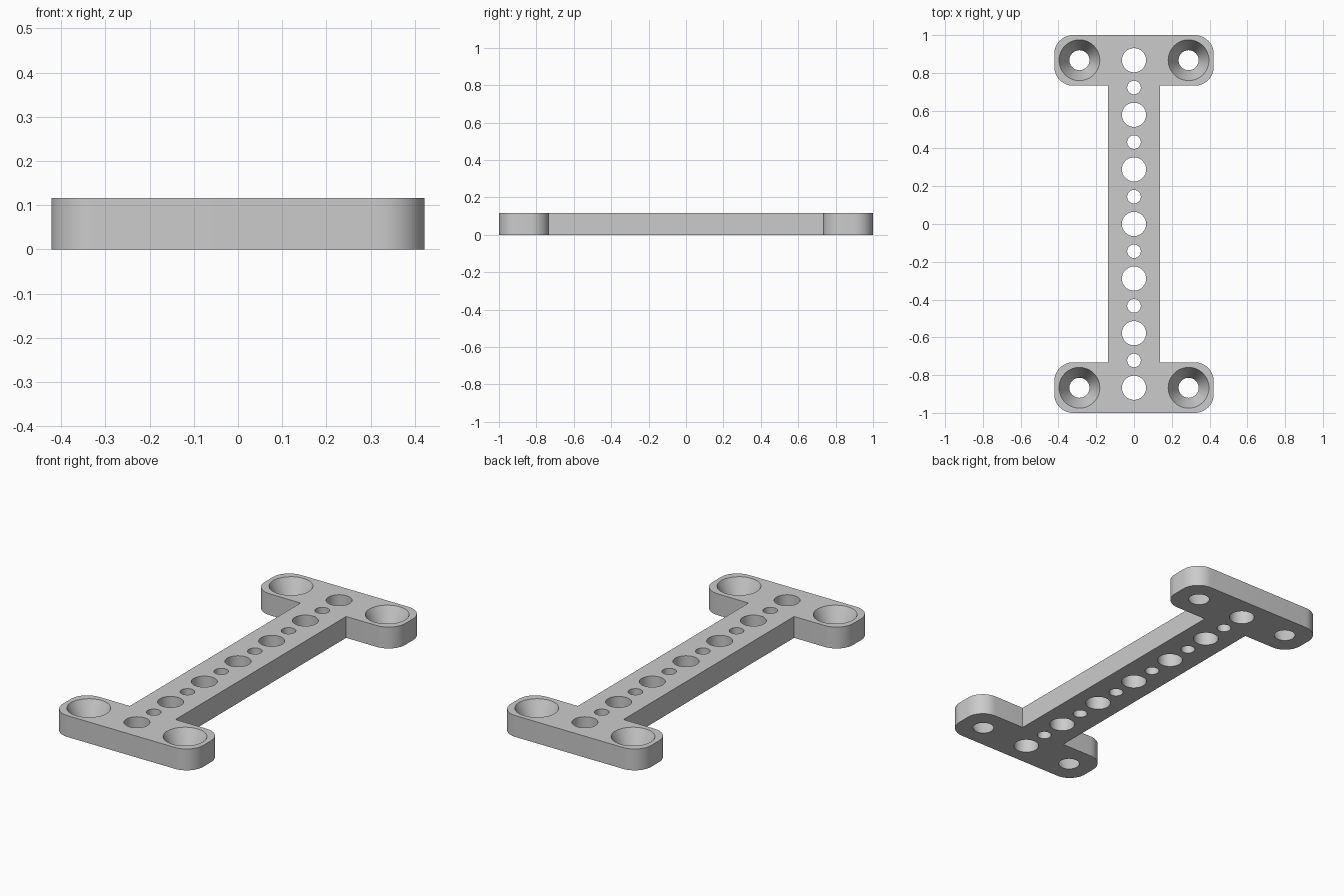
import bpy, bmesh, math
from mathutils import Matrix

H = 0.116          # plate thickness
PITCH = 0.289      # spacing of the large holes
END_X, END_Y, BAR_X, INNER_Y = 0.422, 1.0, 0.137, 0.732
ROUND = 0.1        # corner radius of the end flanges

if "Cube" in bpy.data.objects:
    bpy.data.objects.remove(bpy.data.objects["Cube"], do_unlink=True)

grey = bpy.data.materials.new("plain grey")
grey.use_nodes = True
colour = (0.6, 0.6, 0.6, 1)
grey.diffuse_color = colour
grey.node_tree.nodes["Principled BSDF"].inputs["Base Color"].default_value = colour


def make_object(name, bm):
    bmesh.ops.recalc_face_normals(bm, faces=bm.faces)
    mesh = bpy.data.meshes.new(name)
    bm.to_mesh(mesh)
    bm.free()
    mesh.materials.append(grey)
    obj = bpy.data.objects.new(name, mesh)
    bpy.context.collection.objects.link(obj)
    return obj


def arc(cx, cy, start, steps=12):
    """Quarter-circle corner, counter-clockwise from the start angle."""
    angles = [start + math.pi / 2 * i / steps for i in range(steps + 1)]
    return [(cx + ROUND * math.cos(a), cy + ROUND * math.sin(a)) for a in angles]


# I-shaped outline: the right half, then the same points turned half a circle
half = [(BAR_X, -INNER_Y), (BAR_X, INNER_Y)]
half += arc(END_X - ROUND, INNER_Y + ROUND, -math.pi / 2)
half += arc(END_X - ROUND, END_Y - ROUND, 0)
half += arc(ROUND - END_X, END_Y - ROUND, math.pi / 2)
half += arc(ROUND - END_X, INNER_Y + ROUND, math.pi)
outline = half + [(-x, -y) for x, y in half]

bm = bmesh.new()
base = bm.faces.new([bm.verts.new((x, y, 0)) for x, y in outline])
top = bmesh.ops.extrude_face_region(bm, geom=[base])["geom"]
bmesh.ops.translate(bm, vec=(0, 0, H),
                    verts=[v for v in top if isinstance(v, bmesh.types.BMVert)])
plate = make_object("mounting_plate", bm)

# Hole cutters
bm = bmesh.new()


def add_hole(x, y, r_bottom, r_top):
    # Overshoot both faces of the plate while keeping the taper
    extra = (r_top - r_bottom) / 2
    bmesh.ops.create_cone(bm, segments=48, cap_ends=True, depth=2 * H,
                          radius1=r_bottom - extra, radius2=r_top + extra,
                          matrix=Matrix.Translation((x, y, H / 2)))


for i in range(-6, 7):                      # alternating row along the bar
    r = 0.064 if i % 2 == 0 else 0.036
    add_hole(0, i * PITCH / 2, r, r)
for sx in (-1, 1):                          # tapered screw holes in the flanges
    for sy in (-1, 1):
        add_hole(sx * PITCH, sy * 3 * PITCH, 0.053, 0.108)
cutter = make_object("hole_cutter", bm)
cutter.hide_render = True

# Cut the holes, then discard the cutter
bpy.ops.object.select_all(action="DESELECT")
bpy.context.view_layer.objects.active = plate
plate.select_set(True)
cut = plate.modifiers.new("holes", "BOOLEAN")
cut.operation = "DIFFERENCE"
cut.solver = "EXACT"
cut.object = cutter
bpy.ops.object.modifier_apply(modifier=cut.name)
bpy.data.objects.remove(cutter, do_unlink=True)
bpy.ops.object.shade_smooth_by_angle(angle=math.radians(30))
